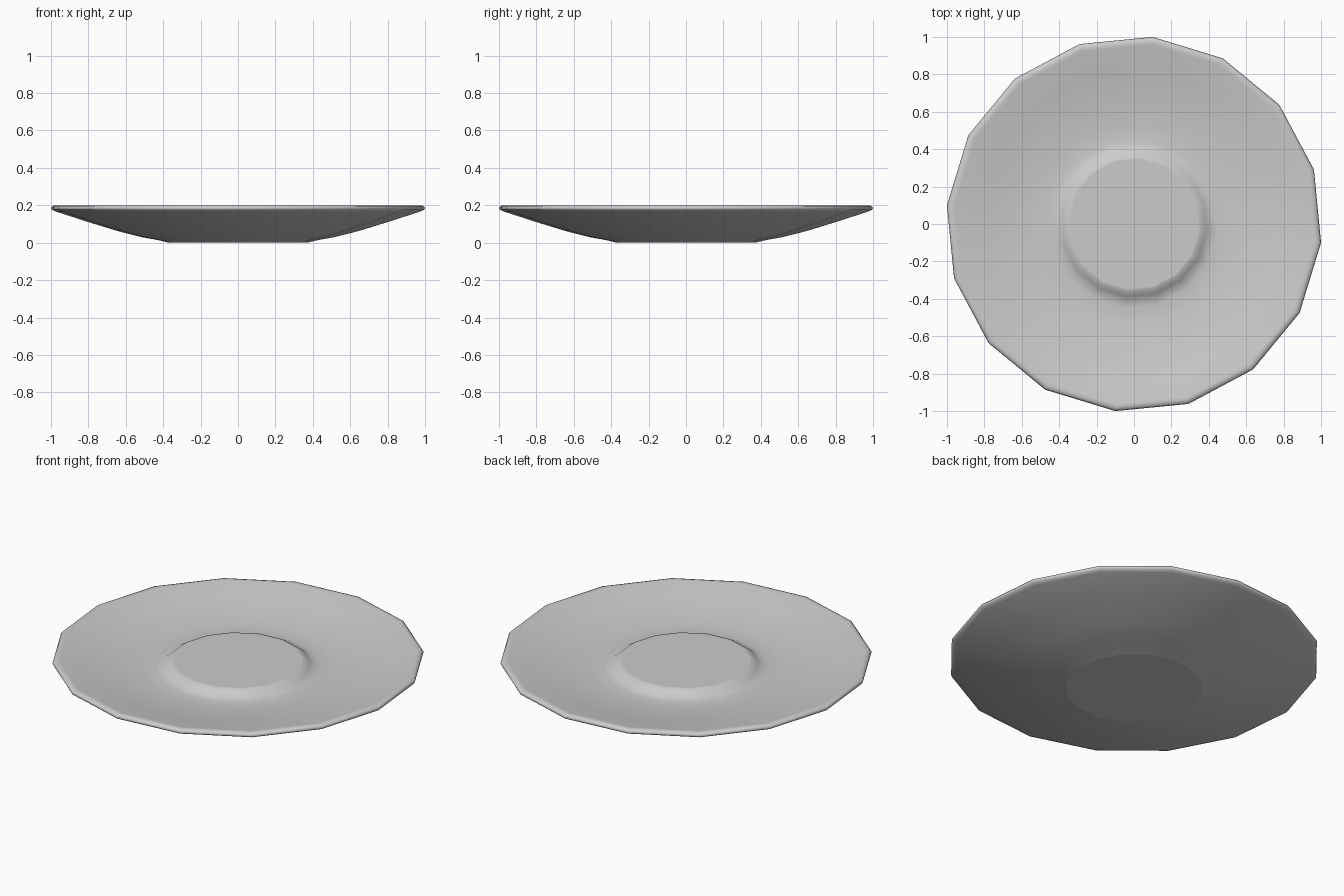
import bpy, bmesh
from math import cos, sin, pi, radians

if "Cube" in bpy.data.objects:
    bpy.data.objects.remove(bpy.data.objects["Cube"])

SIDES = 16
OFFSET = radians(16.8)


def lathe(name, profile):
    """Revolve an (r, z) profile that starts and ends with flat caps."""
    bm = bmesh.new()
    rings = []
    for r, z in profile:
        angles = [OFFSET + 2 * pi * i / SIDES for i in range(SIDES)]
        rings.append([bm.verts.new((r * cos(a), r * sin(a), z)) for a in angles])
    for lo, hi in zip(rings, rings[1:]):
        for i in range(SIDES):
            j = (i + 1) % SIDES
            bm.faces.new((lo[i], lo[j], hi[j], hi[i]))
    bm.faces.new(rings[0][::-1])
    bm.faces.new(rings[-1])
    bmesh.ops.recalc_face_normals(bm, faces=bm.faces)
    mesh = bpy.data.meshes.new(name)
    bm.to_mesh(mesh)
    bm.free()
    obj = bpy.data.objects.new(name, mesh)
    bpy.context.collection.objects.link(obj)
    for p in mesh.polygons:
        p.use_smooth = len(p.vertices) == 4
    return obj


# saucer: underside, rounded rim, shallow dish, raised centre
lathe("saucer", [
    (0.37, 0.0), (0.43, 0.014), (0.52, 0.03), (0.65, 0.063), (0.82, 0.115),
    (0.98, 0.167), (1.0, 0.176), (1.005, 0.186), (0.997, 0.196), (0.98, 0.2),
    (0.965, 0.198), (0.82, 0.167), (0.67, 0.143), (0.54, 0.130), (0.45, 0.128),
    (0.415, 0.134), (0.39, 0.150), (0.37, 0.164), (0.352, 0.168),
])
